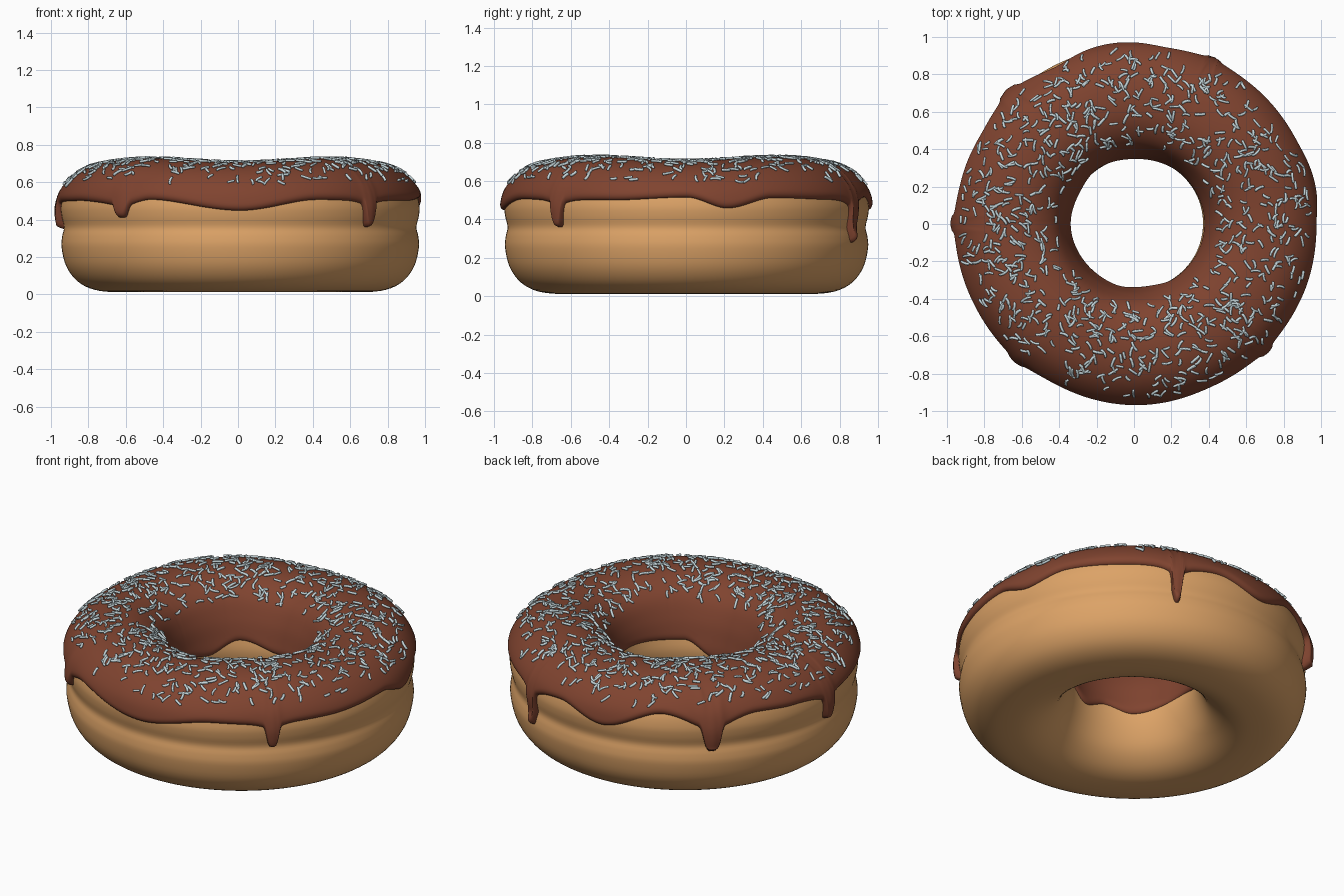
import bpy, bmesh, math, random
from mathutils import Vector

if "Cube" in bpy.data.objects:
    bpy.data.objects.remove(bpy.data.objects["Cube"])
random.seed(4)

# half-open dough cross-section (radius, height): bottom, outside, top, hole
PROFILE = [(.66, .012), (.78, .025), (.87, .07), (.93, .15), (.955, .25), (.952, .31), (.942, .36),
           (.955, .42), (.958, .48), (.935, .56), (.87, .635), (.78, .68), (.66, .697), (.55, .68),
           (.455, .62), (.40, .52), (.372, .42), (.357, .33), (.375, .23), (.42, .13), (.49, .06), (.57, .022)]
# icing edge heights by angle in degrees
OUTER = [(-180, .50), (-155, .50), (-131, .48), (-120, .505), (-90, .45), (-65, .505), (-45, .495),
         (-25, .50), (0, .52), (13, .46), (28, .51), (50, .50), (65, .49), (80, .52), (97, .45),
         (117, .55), (134, .49), (150, .53), (165, .52), (180, .50)]
INNER = [(-180, .36), (-130, .31), (-105, .35), (-84, .31), (-55, .40), (0, .42), (40, .40),
         (90, .35), (125, .40), (154, .33), (180, .36)]
# drips: angle, tip height, half width (rad), bulge
DRIPS = [(-131, .41, .048, .012), (-44.6, .36, .037, .016), (65, .28, .031, .018),
         (134, .33, .052, .035), (180, .35, .038, .018)]


def material(name, col):
    m = bpy.data.materials.new(name)
    m.diffuse_color = (*col, 1)
    m.use_nodes = True
    m.node_tree.nodes["Principled BSDF"].inputs["Base Color"].default_value = m.diffuse_color
    return m


def add_mesh(name, verts, faces, mat):
    me = bpy.data.meshes.new(name)
    me.from_pydata(verts, [], faces)
    bm = bmesh.new()
    bm.from_mesh(me)
    bmesh.ops.recalc_face_normals(bm, faces=bm.faces)
    for f in bm.faces:
        f.smooth = True
    bm.to_mesh(me)
    bm.free()
    ob = bpy.data.objects.new(name, me)
    bpy.context.collection.objects.link(ob)
    me.materials.append(mat)
    return ob


def grid_faces(rows, cols, wrap_cols):
    """Quads of a grid whose rows wrap round the ring."""
    n = cols if wrap_cols else cols - 1
    return [(i * cols + j, i * cols + (j + 1) % cols, (i + 1) % rows * cols + (j + 1) % cols,
             (i + 1) % rows * cols + j) for i in range(rows) for j in range(n)]


def smooth_lookup(keys, deg):
    for (a, x), (b, y) in zip(keys, keys[1:]):
        if a <= deg <= b:
            t = (deg - a) / (b - a)
            return x + (y - x) * t * t * (3 - 2 * t)
    return keys[-1][1]


def place(th, r, z):
    """Ring coordinates to space, with a slightly uneven top."""
    k = min(max((z - .4) / .25, 0), 1)
    z -= .010 * math.cos(4 * th) * k
    return Vector((.012 + r * math.cos(th), .003 + .99 * r * math.sin(th), z))


# smooth closed cross-section curve
STEP, N = 8, len(PROFILE)
curve = []
for i in range(N):
    a, b, c, d = (Vector(PROFILE[(i + k) % N]) for k in (-1, 0, 1, 2))
    for s in range(STEP):
        t = s / STEP
        curve.append(.5 * (2 * b + (c - a) * t + (2 * a - 5 * b + 4 * c - d) * t * t
                           + (3 * b - a - 3 * c + d) * t ** 3))
M = len(curve)
length = [0]
for a, b in zip(curve, curve[1:]):
    length.append(length[-1] + (b - a).length)


def at_length(s):
    """Point and outward normal at a distance along the curve."""
    lo, hi = 0, M - 2
    while lo < hi:
        mid = (lo + hi + 1) // 2
        lo, hi = (mid, hi) if length[mid] <= s else (lo, mid - 1)
    t = (s - length[lo]) / (length[lo + 1] - length[lo])
    t0 = curve[lo + 1] - curve[lo - 1]
    t1 = curve[(lo + 2) % M] - curve[lo]
    tan = t0.normalized().lerp(t1.normalized(), t)
    return curve[lo].lerp(curve[lo + 1], t), Vector((tan.y, -tan.x)).normalized()


def length_at_height(z, outside):
    rng = range(3 * STEP, 12 * STEP) if outside else range(12 * STEP, 20 * STEP)
    for i in rng:
        a, b = curve[i].y, curve[i + 1].y
        if min(a, b) <= z <= max(a, b):
            return length[i] + (length[i + 1] - length[i]) * (z - a) / (b - a)


def icing_limits(th):
    """Start and end along the curve, and drip bulge, at one angle."""
    deg = (math.degrees(th) + 180) % 360 - 180
    z, bulge = smooth_lookup(OUTER, deg), 0
    base = z
    for ang, tip, w, bul in DRIPS:
        d = math.radians((deg - ang + 180) % 360 - 180) / w
        z -= (base - tip) * (.85 * math.exp(-d ** 4) + .15 * math.exp(-(d / 2.2) ** 2))
        bulge += bul * math.exp(-(d / 1.0) ** 2)
    return length_at_height(z, True), length_at_height(smooth_lookup(INNER, deg), False), bulge


def icing_point(th, s, limits):
    s0, s1, bulge = limits
    p, n = at_length(s)
    f = (s - s0) / (s1 - s0)
    thick = .024 - .010 * f + bulge * max(0, 1 - (s - s0) / .3)
    edge = min(s - s0, s1 - s, .035) / .035
    off = -.004 + (thick + .004) * math.sqrt(max(0, 1 - (1 - edge) ** 2))
    q = p + n * off
    return place(th, q.x, q.y)


# dough ring
SEG = 160
dough = material("golden dough", (.72, .365, .135))
verts = [place(math.tau * i / SEG, *curve[j]) for i in range(SEG) for j in range(0, M, 2)]
add_mesh("dough_ring", verts, grid_faces(SEG, M // 2, True), dough)

# icing with drips
SEG, COLS = 720, 56
verts = []
for i in range(SEG):
    th = math.tau * i / SEG
    lim = icing_limits(th)
    for j in range(COLS):
        u = .5 - .5 * math.cos(math.pi * j / (COLS - 1))
        verts.append(icing_point(th, lim[0] + (lim[1] - lim[0]) * u, lim))
add_mesh("chocolate_icing", verts, grid_faces(SEG, COLS, False), material("chocolate", (.215, .057, .029)))

# sprinkles: small bent rods lying on the icing
S_OUT, S_IN = length_at_height(.585, True), length_at_height(.61, False)
verts, faces = [], []
SIDES, RINGS = 6, 6
count = 0
while count < 950:
    th, s = random.uniform(0, math.tau), random.uniform(S_OUT, S_IN)
    if random.random() > at_length(s)[0].x / .9 * (.6 if s < S_OUT + .07 or s > S_IN - .05 else 1):
        continue
    count += 1
    lim = icing_limits(th)
    o = icing_point(th, s, lim)
    e1 = (icing_point(th + .01, s, lim) - o).normalized()
    e2 = (icing_point(th, s + .01, lim) - o).normalized()
    n = e1.cross(e2).normalized()
    n = n if n.z > 0 else -n
    a = random.uniform(0, math.tau)
    d = e1 * math.cos(a) + e2 * math.sin(a)
    side = n.cross(d).normalized()
    half, rad = random.uniform(.018, .032), random.uniform(.0065, .008)
    bend = random.uniform(-.008, .008)
    base = len(verts)
    for k in range(RINGS):
        t = (-1, -.88, -.35, .35, .88, 1)[k]
        r = rad * (.5 if k in (0, RINGS - 1) else 1)
        c = o + n * (rad * .7) + d * (half * t) + side * (bend * (1 - t * t))
        for m in range(SIDES):
            b = math.tau * m / SIDES
            verts.append(c + side * (r * math.cos(b)) + n * (r * math.sin(b)))
    for k in range(RINGS - 1):
        for m in range(SIDES):
            p, q = base + k * SIDES, (m + 1) % SIDES
            faces.append((p + m, p + q, p + SIDES + q, p + SIDES + m))
    faces.append(tuple(base + m for m in reversed(range(SIDES))))
    faces.append(tuple(base + (RINGS - 1) * SIDES + m for m in range(SIDES)))
add_mesh("sprinkles", verts, faces, material("pale silver", (.56, .67, .70)))
